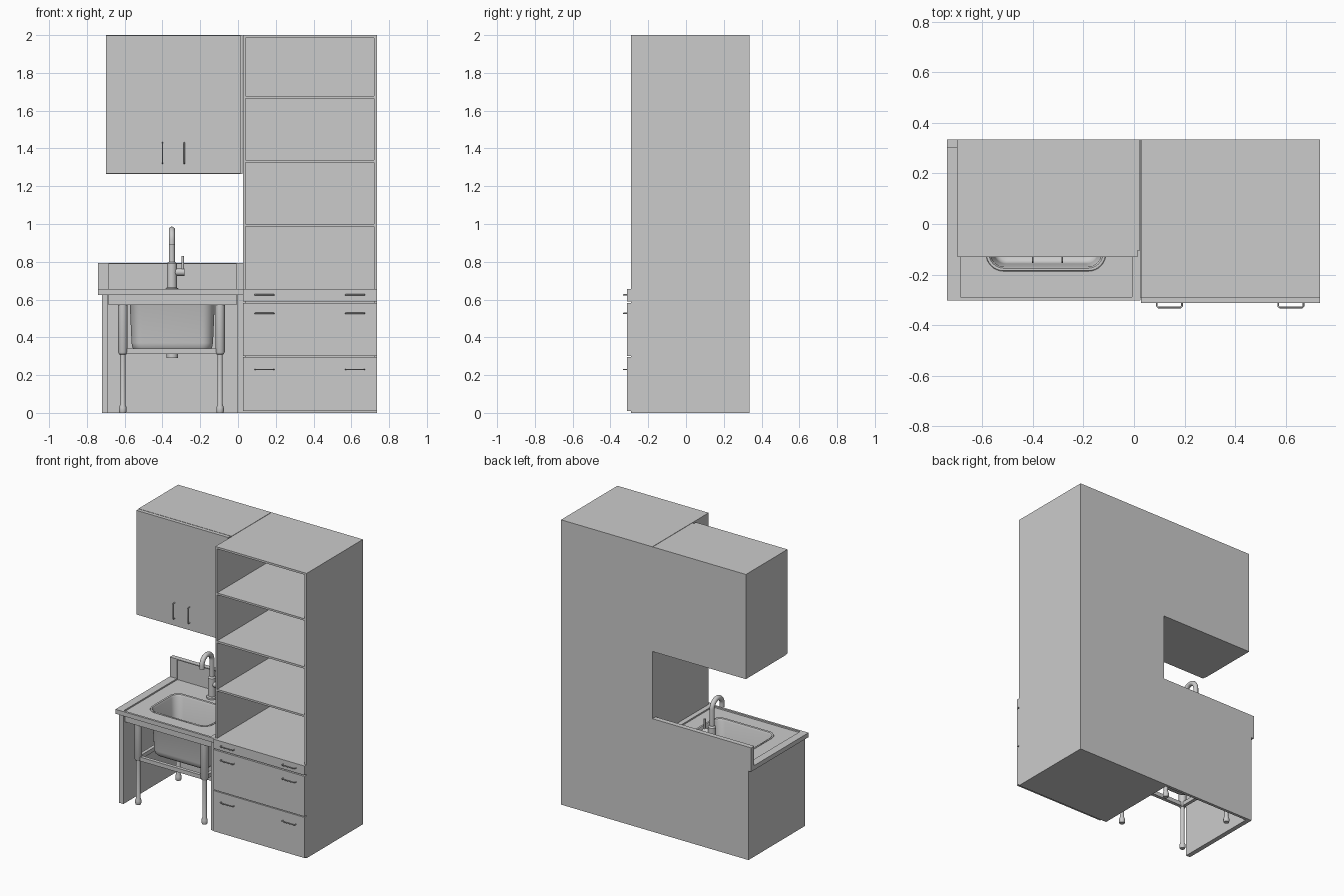
import bpy, bmesh, math
from mathutils import Vector

if "Cube" in bpy.data.objects:
    bpy.data.objects.remove(bpy.data.objects["Cube"])


def mesh_obj(name, bm):
    bmesh.ops.recalc_face_normals(bm, faces=bm.faces)
    me = bpy.data.meshes.new(name)
    bm.to_mesh(me)
    bm.free()
    ob = bpy.data.objects.new(name, me)
    bpy.context.collection.objects.link(ob)
    return ob


def activate(ob):
    bpy.ops.object.select_all(action='DESELECT')
    ob.select_set(True)
    bpy.context.view_layer.objects.active = ob


def smooth(ob):
    activate(ob)
    bpy.ops.object.shade_smooth_by_angle(angle=math.radians(35))
    return ob


def box(name, x0, x1, y0, y1, z0, z1):
    bm = bmesh.new()
    bmesh.ops.create_cube(bm, size=1)
    for v in bm.verts:
        v.co = Vector((x0 if v.co.x < 0 else x1, y0 if v.co.y < 0 else y1, z0 if v.co.z < 0 else z1))
    return mesh_obj(name, bm)


def loft(name, rings, cap_first=True, cap_last=True):
    bm = bmesh.new()
    loops = [[bm.verts.new(p) for p in ring] for ring in rings]
    n = len(loops[0])
    for a, b in zip(loops, loops[1:]):
        for i in range(n):
            bm.faces.new((a[i], a[(i + 1) % n], b[(i + 1) % n], b[i]))
    if cap_first:
        bm.faces.new(loops[0][::-1])
    if cap_last:
        bm.faces.new(loops[-1])
    return mesh_obj(name, bm)


def turned(name, x, y, profile, n=24):
    # vertical lathe from (radius, z) pairs
    rings = [[(x + r * math.cos(2 * math.pi * i / n), y + r * math.sin(2 * math.pi * i / n), z)
              for i in range(n)] for r, z in profile]
    return smooth(loft(name, rings))


def tube(name, pts, r):
    cu = bpy.data.curves.new(name, 'CURVE')
    cu.dimensions = '3D'
    cu.bevel_depth = r
    cu.bevel_resolution = 4
    cu.use_fill_caps = True
    sp = cu.splines.new('POLY')
    sp.points.add(len(pts) - 1)
    for p, q in zip(sp.points, pts):
        p.co = (*q, 1)
    ob = bpy.data.objects.new(name, cu)
    bpy.context.collection.objects.link(ob)
    activate(ob)
    bpy.ops.object.convert(target='MESH')
    return smooth(bpy.context.view_layer.objects.active)


def handle(name, a, b, depth):
    # bar pull standing off toward -y, with softened corners
    a, b, out = Vector(a), Vector(b), Vector((0, -depth, 0))
    d = (b - a).normalized() * 0.006
    tube(name, [a, a + out * 0.7, a + out + d, b + out - d, b + out * 0.7, b], 0.0035)


def rounded_rect(cx, cy, hx, hy, r, z, n=8):
    pts = []
    for k, (sx, sy) in enumerate([(1, 1), (-1, 1), (-1, -1), (1, -1)]):
        for i in range(n + 1):
            t = math.pi / 2 * (k + i / n)
            pts.append((cx + sx * (hx - r) + r * math.cos(t), cy + sy * (hy - r) + r * math.sin(t), z))
    return pts


def cut(ob, cutter):
    m = ob.modifiers.new('cut', 'BOOLEAN')
    m.operation, m.object, m.solver = 'DIFFERENCE', cutter, 'EXACT'
    activate(ob)
    bpy.ops.object.modifier_apply(modifier='cut')
    bpy.data.objects.remove(cutter)


BACK, FRONT = 0.335, -0.29

# tall cabinet: sides, back, top, base and shelves
box('tall_side_left', 0.027, 0.041, FRONT, BACK, 0, 2)
box('tall_side_right', 0.721, 0.736, FRONT, BACK, 0, 2)
box('tall_back', 0.041, 0.721, 0.32, BACK, 0, 2)
for i, (z0, z1) in enumerate([(0, 0.014), (0.64, 0.656), (0.987, 1.0), (1.326, 1.34), (1.664, 1.677), (1.986, 2)]):
    box(f'tall_shelf_{i}', 0.041, 0.721, FRONT, 0.32, z0, z1)

# drawers with two bar pulls each
for i, (z0, z1, hz) in enumerate([(0.01, 0.295, 0.23), (0.301, 0.583, 0.527), (0.591, 0.656, 0.625)]):
    box(f'drawer_front_{i}', 0.027, 0.736, -0.313, FRONT, z0, z1)
    for x in (0.09, 0.57):
        handle(f'drawer_handle_{i}', (x, -0.312, hz), (x + 0.1, -0.312, hz), 0.018)

# wall cabinet with doors
box('wall_cabinet', -0.7, 0.024, -0.105, BACK, 1.265, 2)
for i, x in enumerate((-0.698, -0.342)):
    box(f'wall_cabinet_door_{i}', x, x + 0.356, -0.13, -0.105, 1.267, 1.998)
for x in (-0.4, -0.284):
    handle('door_handle', (x, -0.129, 1.32), (x, -0.129, 1.43), 0.022)

# sink enclosure
box('sink_side_left', -0.72, -0.687, FRONT, BACK, 0, 0.625)
box('sink_side_right', -0.005, 0.027, FRONT, BACK, 0, 0.625)
box('sink_back', -0.687, -0.005, 0.315, BACK, 0, 0.625)

# countertop and splashback as one L profile, with shallow tray and bowl hole
prof = [(-0.303, 0.625), (BACK, 0.625), (BACK, 0.793), (0.3, 0.793), (0.3, 0.656), (-0.303, 0.656)]
counter = loft('countertop', [[(x, y, z) for y, z in prof] for x in (-0.74, 0.026)])
cut(counter, box('tray_cutter', -0.685, -0.008, -0.288, 0.308, 0.646, 0.787))
BX, BY, HX, HY = -0.348, -0.022, 0.2375, 0.165
cut(counter, loft('hole_cutter', [rounded_rect(BX, BY, HX, HY, 0.07, z) for z in (0.5, 0.7)]))

# sink bowl
steps = [(0, 0.646), (0.006, 0.643), (0.01, 0.635), (0.022, 0.37), (0.027, 0.345), (0.04, 0.33), (0.06, 0.325)]
bowl = loft('sink_bowl', [rounded_rect(BX, BY, HX - s, HY - s, 0.07 - s * 0.6, z) for s, z in steps], cap_first=False)
m = bowl.modifiers.new('thickness', 'SOLIDIFY')
m.thickness, m.offset = 0.008, 1
smooth(bowl)
turned('sink_drain', BX, BY, [(0.03, 0.29), (0.03, 0.325), (0.036, 0.328), (0.03, 0.332)])

# sink stand: apron, legs and rails
LX, LY = (-0.61, -0.095), (-0.235, 0.21)
for y0 in (-0.275, 0.235):
    box('sink_apron_long', -0.685, -0.008, y0, y0 + 0.015, 0.572, 0.625)
for x0 in (-0.685, -0.023):
    box('sink_apron_short', x0, x0 + 0.015, -0.26, 0.235, 0.572, 0.625)
for x in LX:
    for y in LY:
        turned('sink_leg', x, y, [(0.017, 0), (0.02, 0.01), (0.02, 0.028), (0.014, 0.045), (0.014, 0.308),
                                  (0.02, 0.311), (0.025, 0.322), (0.025, 0.625)])
    box('side_rail', x - 0.012, x + 0.012, LY[0], LY[1], 0.312, 0.34)
for y in LY:
    box('long_rail', LX[0], LX[1], y - 0.012, y + 0.012, 0.312, 0.34)

# faucet with gooseneck spout and side lever
FX, FY, R = -0.35, 0.21, 0.055
turned('faucet_base', FX, FY, [(0.034, 0.645), (0.034, 0.658), (0.026, 0.664), (0.026, 0.79), (0.018, 0.8)])
arc = [(FX, FY - R + R * math.cos(math.pi * i / 16), 0.915 + R * math.sin(math.pi * i / 16)) for i in range(17)]
tube('faucet_spout', [(FX, FY, 0.79)] + arc + [(FX, FY - 2 * R, 0.89)], 0.0165)
tube('lever_stub', [(FX, FY, 0.745), (-0.284, FY, 0.745)], 0.019)
tube('lever', [(-0.293, FY, 0.745), (-0.293, FY, 0.83)], 0.007)
